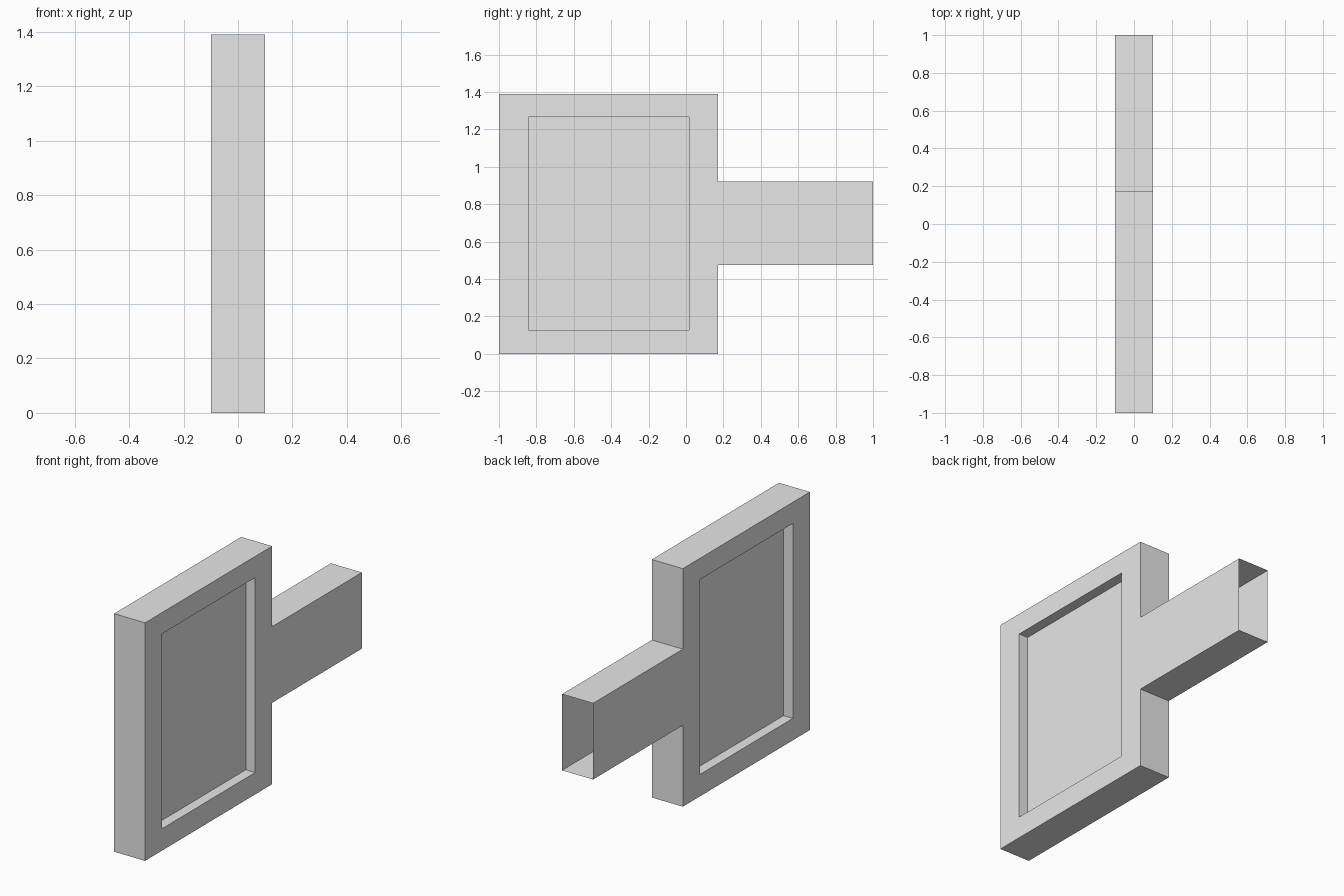
import bpy
import bmesh

cube = bpy.data.objects.get("Cube")
if cube:
    bpy.data.objects.remove(cube, do_unlink=True)

HALF = 0.1        # half thickness of the slab
DEPTH = 0.06      # depth of the recessed panels

# Main dimensions in the y-z plane
FRONT, SHOULDER, END, TOP = -1.0, 0.172, 1.0, 1.39
ARM_LOW, ARM_HIGH = 0.475, 0.92
outline = [(FRONT, 0), (SHOULDER, 0), (SHOULDER, ARM_LOW), (END, ARM_LOW),
           (END, ARM_HIGH), (SHOULDER, ARM_HIGH), (SHOULDER, TOP), (FRONT, TOP)]
recess = [(-0.843, 0.128), (0.015, 0.128), (0.015, 1.266), (-0.843, 1.266)]

grey = bpy.data.materials.new("light grey")
grey.use_nodes = True
grey.diffuse_color = (0.8, 0.8, 0.8, 1)
grey.node_tree.nodes["Principled BSDF"].inputs["Base Color"].default_value = (0.8, 0.8, 0.8, 1)

bm = bmesh.new()


def ring(points, x):
    return [bm.verts.new((x, y, z)) for y, z in points]


def wall(first, second, skip=()):
    n = len(first)
    for i in range(n):
        if i not in skip:
            j = (i + 1) % n
            bm.faces.new((first[i], first[j], second[j], second[i]))


# Broad sides: a frame and arm face around a sunken panel
rims = []
for side in (-1, 1):
    o = ring(outline, side * HALF)
    r = ring(recess, side * HALF)
    panel = ring(recess, side * (HALF - DEPTH))
    for face in ((o[0], o[1], r[1], r[0]),
                 (o[1], o[2], o[5], o[6], r[2], r[1]),
                 (o[2], o[3], o[4], o[5]),
                 (o[6], o[7], r[3], r[2]),
                 (o[7], o[0], r[0], r[3])):
        bm.faces.new(face)
    wall(r, panel)
    bm.faces.new(panel)
    rims.append(o)

# Edge walls, leaving the end of the hollow arm open
wall(rims[0], rims[1], skip=(3,))

bmesh.ops.recalc_face_normals(bm, faces=bm.faces)
mesh = bpy.data.meshes.new("panel_with_arm")
bm.to_mesh(mesh)
bm.free()
mesh.materials.append(grey)
body = bpy.data.objects.new("panel_with_arm", mesh)
bpy.context.collection.objects.link(body)
